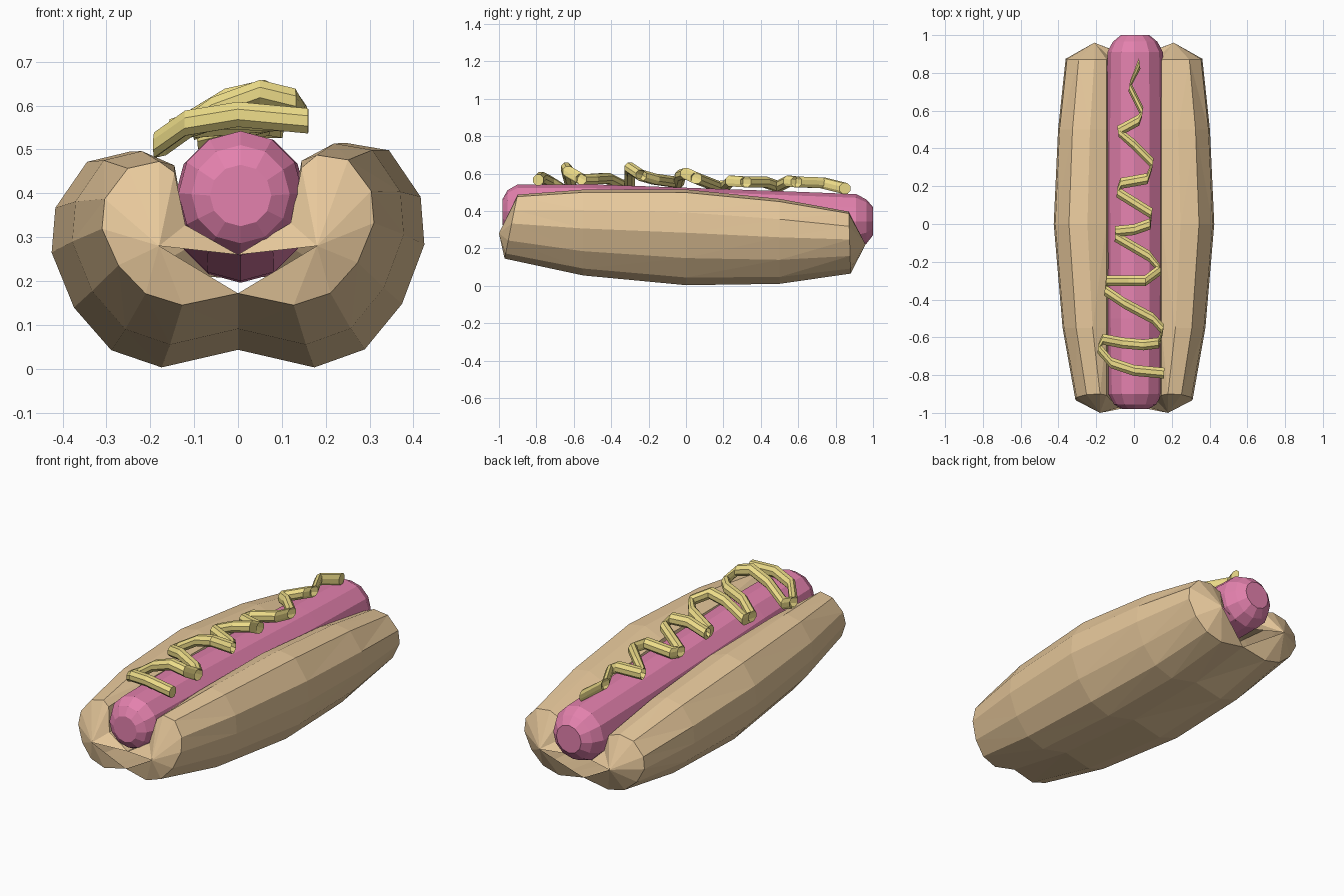
import bpy, bmesh, math
from mathutils import Vector

if "Cube" in bpy.data.objects:
    bpy.data.objects.remove(bpy.data.objects["Cube"])


def add_object(name, bm, color, triangulate=False):
    if triangulate:
        bmesh.ops.triangulate(bm, faces=bm.faces[:])
    bmesh.ops.recalc_face_normals(bm, faces=bm.faces[:])
    mesh = bpy.data.meshes.new(name)
    bm.to_mesh(mesh)
    bm.free()
    mat = bpy.data.materials.new(name + "_color")
    mat.diffuse_color = color
    mat.use_nodes = True
    mat.node_tree.nodes["Principled BSDF"].inputs["Base Color"].default_value = mat.diffuse_color
    mesh.materials.append(mat)
    obj = bpy.data.objects.new(name, mesh)
    bpy.context.collection.objects.link(obj)
    return obj


def loft(bm, rings):
    """Skin closed rings of points with quads, returning the vertex rings."""
    rows = [[bm.verts.new(p) for p in ring] for ring in rings]
    n = len(rows[0])
    for a, b in zip(rows, rows[1:]):
        for i in range(n):
            j = (i + 1) % n
            bm.faces.new((a[i], a[j], b[j], b[i]))
    return rows


# Bun: double-lobed section with a groove, lofted from front to back
LOBE = [(0, .08), (.41, 0), (.68, .08), (.88, .28), (1, .54),
        (.98, .75), (.81, .96), (.58, 1)]


def bun_ring(y, half, bottom, top, sausage_z, lean):
    pts = []
    for u, v in LOBE:
        pts.append((u * half, bottom + v * (top - bottom), v))
    pts += [(.145, bottom + .92 * (top - bottom), .92),
            (.12, sausage_z - .07, .5), (0, sausage_z - .14, .3)]
    mirrored = [(-x, z, v) for x, z, v in pts[-2:0:-1]]
    return [(x, y + lean * (1 - v), z + .04 * x * v) for x, z, v in pts + mirrored]


bm = bmesh.new()
rows = loft(bm, [bun_ring(*s) for s in (
    (-.90, .31, .145, .48, .40, -.07),
    (-.55, .378, .055, .505, .40, 0),
    (0, .425, .003, .505, .375, 0),
    (.50, .402, .01, .455, .355, 0),
    (.87, .362, .065, .388, .345, .01))])
# Each bun end is a fan around one raised point per lobe
for row, y, px, pz in ((rows[0], -1.0, .18, .28), (rows[-1], .96, .21, .22)):
    for half, side in ((row[:11], 1), (row[10:] + row[:1], -1)):
        pole = bm.verts.new((side * px, y, pz))
        for a, b in zip(half, half[1:]):
            bm.faces.new((a, b, pole))
add_object("bun", bm, (.80, .58, .33, 1), triangulate=True)

# Sausage: rounded twelve-sided rod, sloping gently down to the back
SAUSAGE = [(-.98, .07, .395), (-.955, .112, .398), (-.90, .142, .40),
           (-.5, .15, .392), (0, .152, .372), (.5, .153, .353),
           (.91, .147, .343), (.965, .118, .343), (1.0, .075, .345)]
bm = bmesh.new()
rings = []
for y, r, z in SAUSAGE:
    rings.append([(.006 + r * math.cos(a), y, z + r * math.sin(a))
                  for a in (math.tau * i / 12 for i in range(12))])
rows = loft(bm, rings)
bm.faces.new(rows[0])
bm.faces.new(rows[-1])
add_object("sausage", bm, (.77, .22, .42, 1))

# Mustard: upright octagonal section dragged along a narrowing zigzag
PATH = [(.16, -.79, .565), (0, -.775, .58), (-.12, -.735, .56), (-.19, -.655, .51),
        (-.165, -.61, .515), (-.06, -.63, .59), (.05, -.64, .63), (.13, -.63, .61),
        (.155, -.56, .57), (.1, -.5, .57), (-.05, -.42, .575), (-.155, -.35, .54),
        (-.145, -.30, .54), (-.03, -.30, .61), (.06, -.30, .63), (.14, -.24, .59),
        (.08, -.17, .57), (-.1, -.065, .555), (-.10, -.04, .55), (0, -.03, .59),
        (.085, 0, .60), (.095, .055, .575), (-.09, .17, .53), (-.07, .215, .535),
        (.07, .24, .56), (.1, .32, .555), (0, .42, .555), (-.085, .49, .53),
        (.025, .55, .56), (.045, .59, .555), (-.025, .73, .55), (.03, .85, .52)]
pts = [Vector(p) for p in PATH]
bm = bmesh.new()
rings = []
for i, p in enumerate(pts):
    t = (pts[min(i + 1, len(pts) - 1)] - pts[max(i - 1, 0)]).normalized()
    slant = .15 * t.y * (1 if t.x >= 0 else -1)
    ring = []
    for k in range(8):
        a = math.tau * (k + .5) / 8
        dy, dz = .031 * math.cos(a), .031 * math.sin(a)
        ring.append((p.x - slant * dy, p.y + dy, p.z + dz))
    rings.append(ring)
rows = loft(bm, rings)
bm.faces.new(rows[0])
bm.faces.new(rows[-1])
add_object("mustard", bm, (.85, .72, .25, 1))
